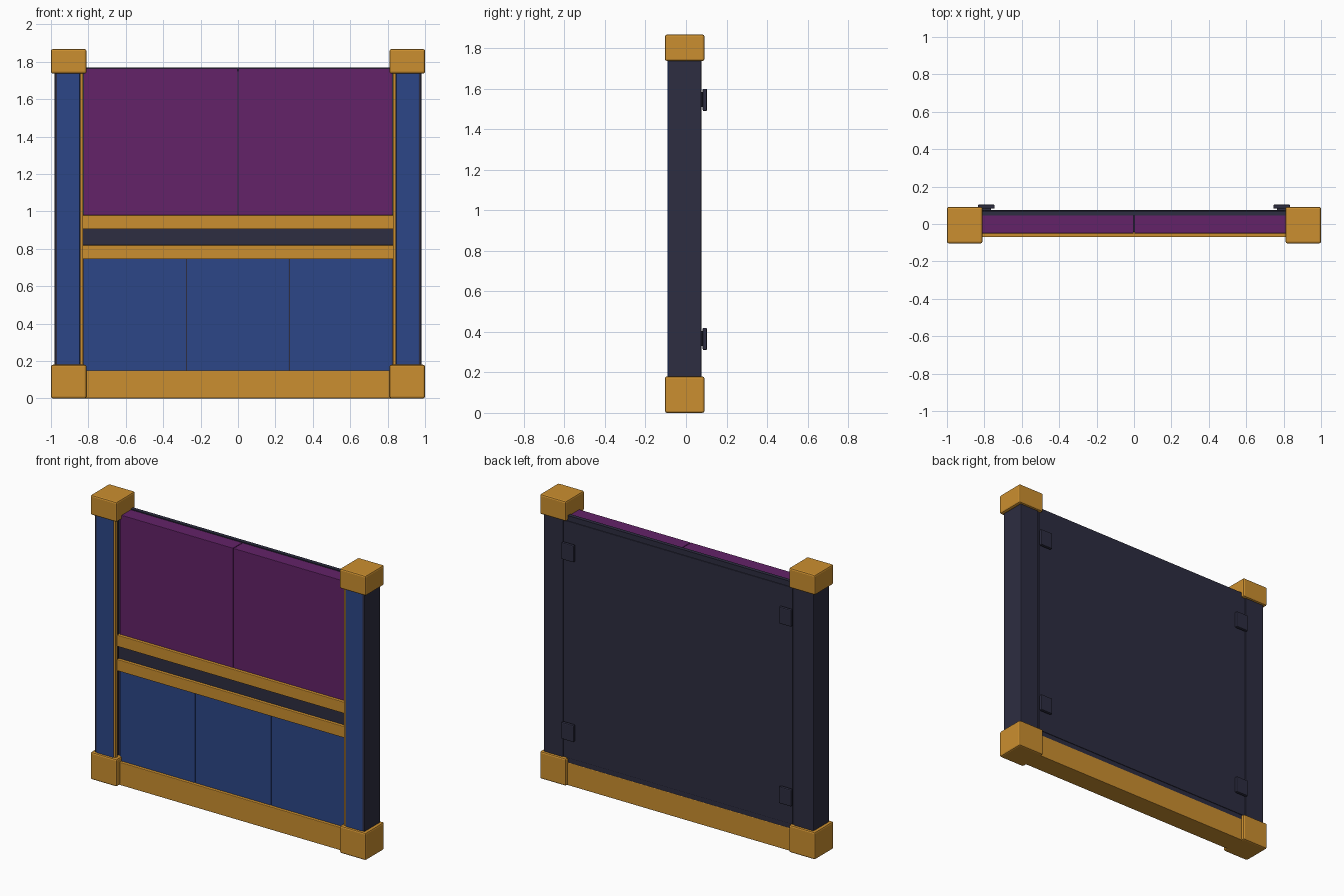
import bpy, bmesh

if "Cube" in bpy.data.objects:
    bpy.data.objects.remove(bpy.data.objects["Cube"])


def material(name, rgb):
    m = bpy.data.materials.new(name)
    m.diffuse_color = (*rgb, 1)
    m.use_nodes = True
    m.node_tree.nodes["Principled BSDF"].inputs["Base Color"].default_value = m.diffuse_color
    return m


GOLD = material("gold", (0.60, 0.275, 0.029))
PURPLE = material("purple", (0.125, 0.016, 0.140))
BLUE = material("blue", (0.025, 0.061, 0.245))
DARK = material("dark slate", (0.026, 0.026, 0.052))


def box(name, x, y, z, mat, bevel=0.0):
    """Box from (min, max) ranges, with optional bevelled edges."""
    bm = bmesh.new()
    bmesh.ops.create_cube(bm, size=1)
    for v in bm.verts:
        for i, (a, b) in enumerate((x, y, z)):
            v.co[i] = (a + b) / 2 + v.co[i] * (b - a)
    if bevel:
        bmesh.ops.bevel(bm, geom=bm.edges[:], offset=bevel, segments=2,
                        profile=0.5, affect='EDGES')
    me = bpy.data.meshes.new(name)
    bm.to_mesh(me)
    bm.free()
    me.materials.append(mat)
    ob = bpy.data.objects.new(name, me)
    bpy.context.collection.objects.link(ob)
    return ob


def pair(name, x, y, z, mat, bevel=0.0):
    """Same box on the left and right side."""
    box(name + "_right", x, y, z, mat, bevel)
    box(name + "_left", (-x[1], -x[0]), y, z, mat, bevel)


# Corner blocks, posts and their inlays
pair("foot_block", (0.81, 1.0), (-0.104, 0.091), (0, 0.18), GOLD, 0.01)
pair("top_block", (0.81, 1.0), (-0.104, 0.091), (1.737, 1.868), GOLD, 0.01)
pair("post", (0.84, 0.98), (-0.087, 0.077), (0.1, 1.78), DARK, 0.006)
pair("post_inlay", (0.846, 0.967), (-0.091, -0.083), (0.15, 1.76), BLUE, 0.002)
pair("post_trim", (0.829, 0.842), (-0.086, -0.066), (0.15, 1.76), GOLD)

# Core and back of the wall
box("wall_core", (-0.85, 0.85), (-0.042, 0.06), (0.1, 1.75), DARK)
box("back_board", (-0.85, 0.85), (0.045, 0.070), (0.14, 1.77), DARK)
box("back_plate", (-0.825, 0.825), (0.065, 0.074), (0.18, 1.735), DARK, 0.003)

# Base beam, middle rails and the recessed strip between them
box("base_beam", (-0.84, 0.84), (-0.07, 0.072), (0, 0.15), GOLD, 0.004)
box("lower_rail", (-0.832, 0.832), (-0.07, 0.03), (0.745, 0.82), GOLD, 0.004)
box("upper_rail", (-0.832, 0.832), (-0.07, 0.03), (0.905, 0.98), GOLD, 0.004)
box("rail_gap", (-0.832, 0.832), (-0.05, 0.03), (0.81, 0.915), DARK)


# Rows of panels
def panel_row(name, count, z, mat):
    w = 1.652 / count
    for i in range(count):
        x0 = -0.826 + i * w
        box(f"{name}_{i + 1}", (x0 + 0.002, x0 + w - 0.002), (-0.05, 0.05), z,
            mat, 0.002)


panel_row("upper_panel", 2, (0.978, 1.764), PURPLE)
panel_row("lower_panel", 3, (0.148, 0.748), BLUE)

# Mounting clips on the back
for label, z in (("lower", 0.365), ("upper", 1.545)):
    pair(label + "_clip", (0.745, 0.835), (0.082, 0.104),
         (z - 0.055, z + 0.055), DARK, 0.006)
    pair(label + "_clip_base", (0.765, 0.815), (0.065, 0.09),
         (z - 0.035, z + 0.04), DARK)
